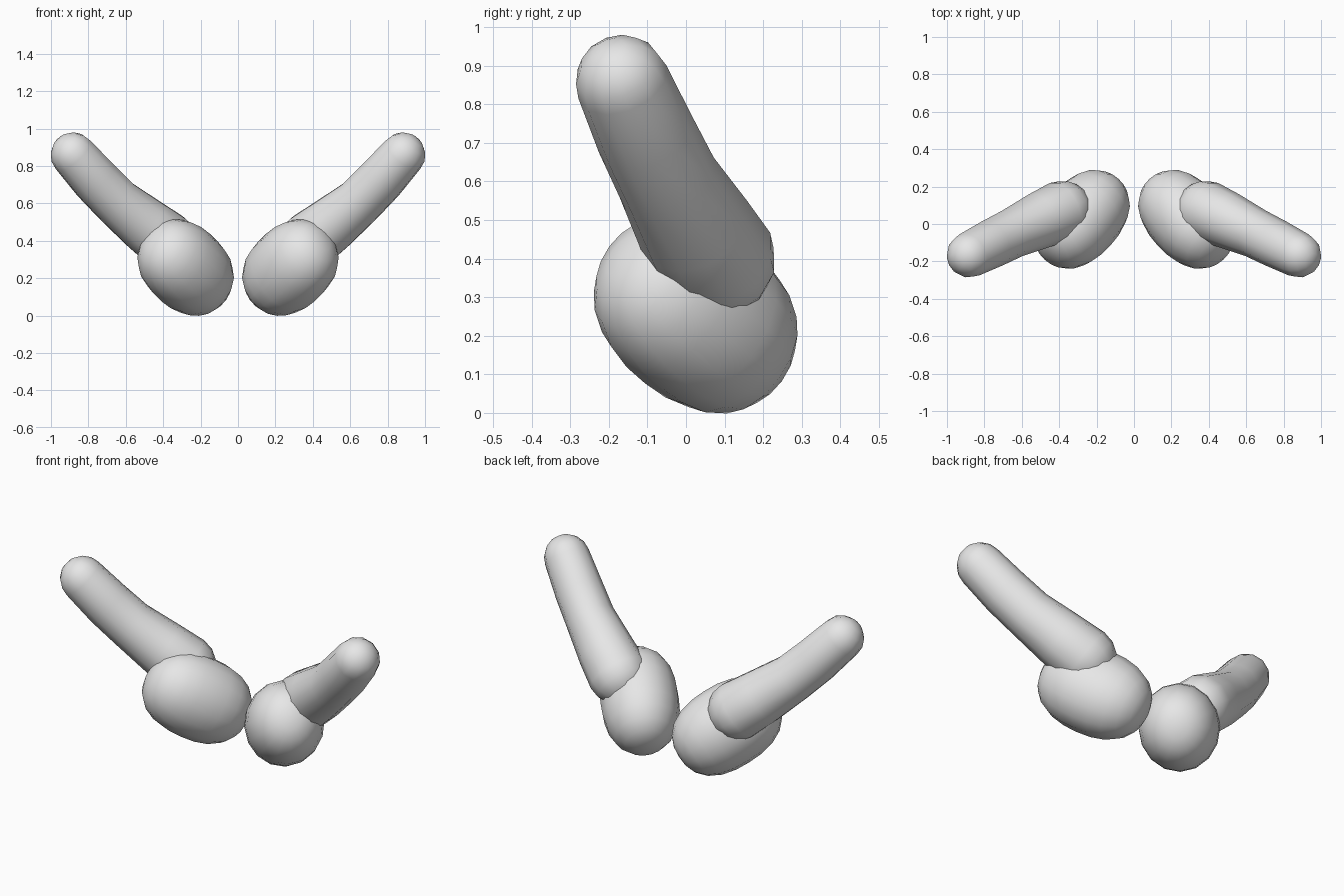
import bpy
import bmesh
import math
from mathutils import Vector, Matrix

cube = bpy.data.objects.get("Cube")
if cube:
    bpy.data.objects.remove(cube, do_unlink=True)

grey = bpy.data.materials.new("light grey")
grey.use_nodes = True
colour = (0.8, 0.8, 0.8, 1)
grey.diffuse_color = colour
grey.node_tree.nodes["Principled BSDF"].inputs["Base Color"].default_value = colour


def finish(bm, name):
    """Turn a bmesh into a smooth grey object."""
    bmesh.ops.recalc_face_normals(bm, faces=bm.faces)
    for face in bm.faces:
        face.smooth = True
    mesh = bpy.data.meshes.new(name)
    bm.to_mesh(mesh)
    bm.free()
    mesh.materials.append(grey)
    obj = bpy.data.objects.new(name, mesh)
    bpy.context.collection.objects.link(obj)
    return obj


def round_ended_tube(path, name, sides=12, cap_steps=4):
    """Loft rings along (centre, radius) pairs, with domed ends."""
    pts = [(Vector(c), r) for c, r in path]
    start_dir = (pts[1][0] - pts[0][0]).normalized()
    end_dir = (pts[-1][0] - pts[-2][0]).normalized()

    def dome(centre, radius, direction):
        angles = [math.pi / 2 * i / cap_steps for i in range(1, cap_steps)]
        return [(centre + direction * radius * math.sin(a), radius * math.cos(a))
                for a in angles]

    rings = dome(*pts[0], -start_dir)[::-1] + pts + dome(*pts[-1], end_dir)
    bm = bmesh.new()
    loops = []
    for i, (centre, radius) in enumerate(rings):
        before, after = rings[max(i - 1, 0)][0], rings[min(i + 1, len(rings) - 1)][0]
        tangent = (after - before).normalized()
        side = tangent.cross(Vector((0, 0, 1))).normalized()
        up = side.cross(tangent)
        loops.append([bm.verts.new(centre + radius * (side * math.cos(a) + up * math.sin(a)))
                      for a in (math.tau * k / sides for k in range(sides))])
    for a, b in zip(loops, loops[1:]):
        for k in range(sides):
            n = (k + 1) % sides
            bm.faces.new((a[k], a[n], b[n], b[k]))
    # Close both ends with a fan to the pole
    poles = ((loops[0], pts[0], -start_dir), (loops[-1], pts[-1], end_dir))
    for loop, (centre, radius), direction in poles:
        pole = bm.verts.new(centre + direction * radius)
        for k in range(sides):
            bm.faces.new((loop[k], loop[(k + 1) % sides], pole))
    return finish(bm, name)


def blunt_ellipsoid(centre, axis, size, power, name):
    """Sphere with blunted ends, sized (across, upward, along) about an axis."""
    bm = bmesh.new()
    bmesh.ops.create_uvsphere(bm, u_segments=16, v_segments=12, radius=1)
    for v in bm.verts:
        norm = math.hypot(v.co.x, v.co.y) ** power + abs(v.co.z) ** power
        v.co /= norm ** (1 / power)
    turn = Vector(axis).to_track_quat('Z', 'Y').to_matrix().to_4x4()
    bm.transform(Matrix.Translation(centre) @ turn @ Matrix.Diagonal((*size, 1)))
    return finish(bm, name)


def mirrored(obj, name):
    """Copy a left part to the right."""
    bm = bmesh.new()
    bm.from_mesh(obj.data)
    bm.transform(Matrix.Scale(-1, 4, (1, 0, 0)))
    return finish(bm, name)


# Rounded lower mass
lower = blunt_ellipsoid((0.28, 0.025, 0.257), (0.58, -0.64, 0.50),
                        (0.208, 0.226, 0.298), 2.4, "left_lower_mass")
mirrored(lower, "right_lower_mass")

# Tapering limb, thicker where it joins the lower mass
limb_path = [
    ((0.385, 0.07, 0.40), 0.163),
    ((0.50, 0.02, 0.488), 0.152),
    ((0.65, -0.05, 0.61), 0.133),
    ((0.76, -0.105, 0.722), 0.13),
    ((0.88, -0.165, 0.858), 0.122),
]
limb = round_ended_tube(limb_path, "left_limb")
mirrored(limb, "right_limb")
